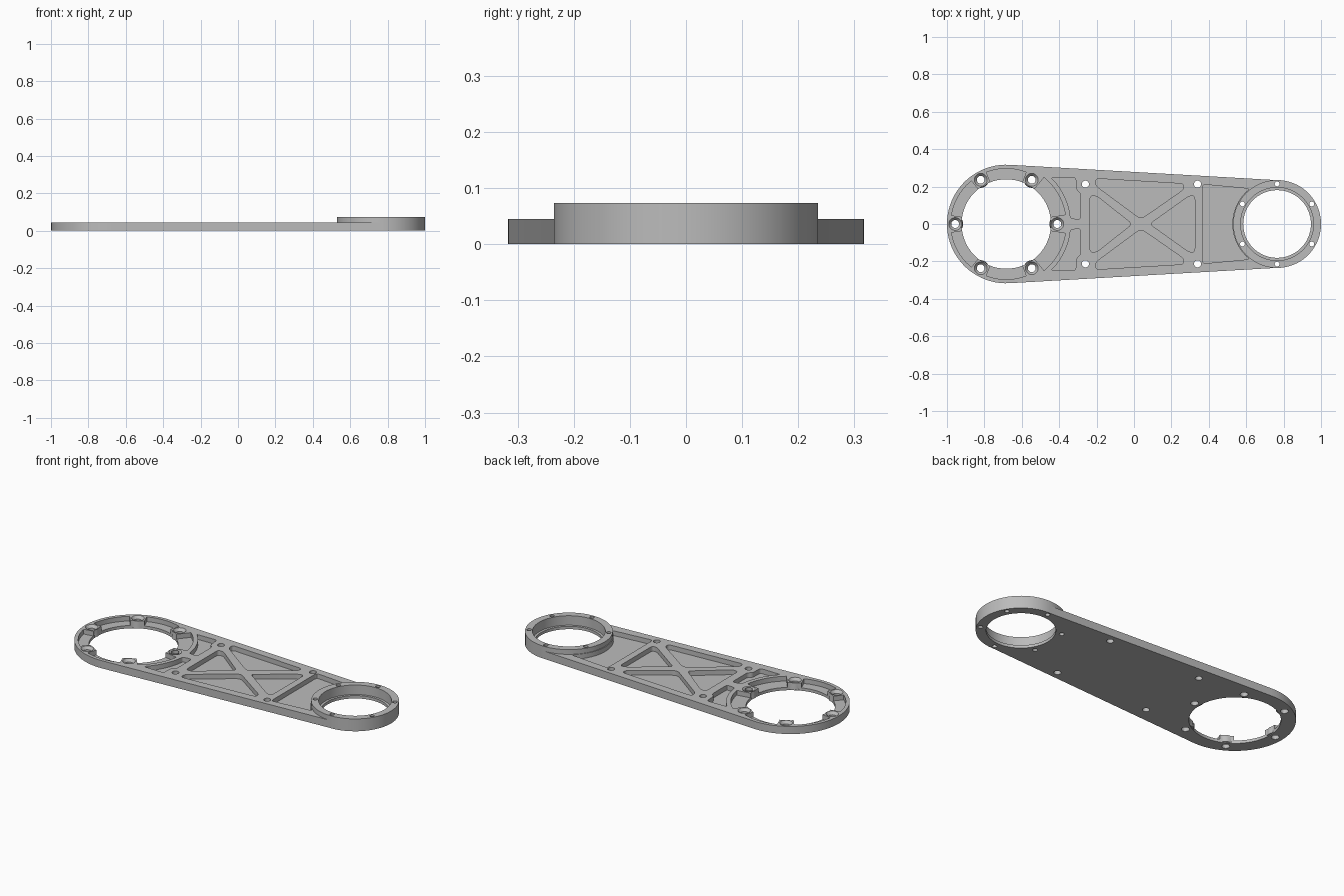
import bpy, bmesh
from math import cos, sin, acos, radians, degrees
from mathutils import Vector

if "Cube" in bpy.data.objects:
    bpy.data.objects.remove(bpy.data.objects["Cube"], do_unlink=True)

BIG = (-0.683, 0.0)       # large bearing centre
SMALL = (0.765, 0.0)      # raised ring centre
BIG_R, SMALL_R = 0.317, 0.235
TOP, RING_TOP, FLOOR = 0.045, 0.073, 0.017


def arc(c, r, a0, a1, n=24):
    """Points along an arc, in degrees."""
    angles = [radians(a0 + (a1 - a0) * i / n) for i in range(n + 1)]
    return [Vector((c[0] + r * cos(a), c[1] + r * sin(a))) for a in angles]


def circle(c, r, n=64):
    return arc(c, r, 0, 360, n)[:-1]


def rounded(points, radius=0.02):
    """Round every corner of a polygon."""
    pts = [Vector(p) for p in points]
    out = []
    for i, p in enumerate(pts):
        a, b = pts[i - 1] - p, pts[(i + 1) % len(pts)] - p
        s = p + a.normalized() * min(radius, a.length * 0.45)
        e = p + b.normalized() * min(radius, b.length * 0.45)
        for k in range(5):
            t = k / 4
            out.append(s * (1 - t) ** 2 + p * 2 * t * (1 - t) + e * t * t)
    return out


def flip(points):
    return [Vector((p[0], -p[1])) for p in points]


def solid(name, prisms):
    """One mesh of lofts, each (bottom outline, top outline, z0, z1)."""
    bm = bmesh.new()
    for low, high, z0, z1 in prisms:
        lo = [bm.verts.new((p[0], p[1], z0)) for p in low]
        hi = [bm.verts.new((p[0], p[1], z1)) for p in high]
        bm.faces.new(lo[::-1])
        bm.faces.new(hi)
        for i in range(len(lo)):
            j = (i + 1) % len(lo)
            bm.faces.new((lo[i], lo[j], hi[j], hi[i]))
    bmesh.ops.recalc_face_normals(bm, faces=bm.faces)
    mesh = bpy.data.meshes.new(name)
    bm.to_mesh(mesh)
    bm.free()
    ob = bpy.data.objects.new(name, mesh)
    bpy.context.collection.objects.link(ob)
    return ob


def combine(target, prisms, operation):
    """Apply a boolean with a temporary solid."""
    tool = solid("helper", prisms)
    tool.hide_render = True
    mod = target.modifiers.new("shape", 'BOOLEAN')
    mod.operation, mod.solver, mod.object = operation, 'EXACT', tool
    bpy.context.view_layer.objects.active = target
    bpy.ops.object.modifier_apply(modifier=mod.name)
    bpy.data.objects.remove(tool, do_unlink=True)


def straight(outline, z0, z1):
    return (outline, outline, z0, z1)


# Tapered plate with two round ends
t = degrees(acos((BIG_R - SMALL_R) / (SMALL[0] - BIG[0])))
outline = arc(BIG, BIG_R, t, 360 - t, 40) + arc(SMALL, SMALL_R - 0.001, -t, t, 36)
plate = solid("arm_plate", [straight(outline, 0, TOP)])

# Raised ring at the small end
combine(plate, [straight(circle(SMALL, SMALL_R), 0, RING_TOP)], 'UNION')

# Large openings
combine(plate, [straight(circle(BIG, 0.239), -0.1, 0.2),
                straight(circle(SMALL, 0.181), -0.1, 0.2)], 'DIFFERENCE')

# Lightening pockets: cross-braced middle, corner pockets and ring pocket
side = rounded([(-0.205, 0.243), (0.265, 0.215), (0.265, 0.185),
                (0.05, 0.035), (0.025, 0.035), (-0.205, 0.205)])
corner = rounded(arc(BIG, 0.345, 46, 5, 12) + [
    (-0.285, 0.025), (-0.285, 0.165), (-0.308, 0.18), (-0.312, 0.25)], 0.015)
left_tri = rounded([(-0.235, 0.15), (-0.2, 0.15), (-0.01, 0),
                    (-0.2, -0.15), (-0.235, -0.15)])
right_tri = rounded([(0.325, 0.15), (0.295, 0.15), (0.085, 0),
                     (0.295, -0.15), (0.325, -0.15)])
ring_pocket = rounded([(0.365, -0.212), (0.365, 0.212)]
                      + arc(SMALL, 0.239, 128, 232, 20))
pockets = [side, flip(side), corner, flip(corner), left_tri, right_tri, ring_pocket]

# Arc recesses between the bosses, and the ring's inner step
for k in range(6):
    outer = 0.32 if k in (0, 5) else 0.296
    a0, a1 = 60 * k + 9, 60 * k + 51
    pockets.append(arc(BIG, outer, a0, a1, 12) + arc(BIG, 0.2, a1, a0, 12))
pockets.append(circle(SMALL, 0.195))
combine(plate, [straight(p, FLOOR, 0.2) for p in pockets], 'DIFFERENCE')

# Flared screw bosses around the large opening
centres = [arc(BIG, 0.273, 60 * k, 60 * k, 1)[0] for k in range(6)]
combine(plate, [(circle(c, 0.043, 24), circle(c, 0.039, 24), 0.004, TOP)
                for c in centres], 'UNION')

# Screw holes
holes = [circle(c, 0.021, 20) for c in centres]
holes += [circle((x, y), 0.019, 20) for x in (-0.26, 0.34) for y in (-0.213, 0.213)]
holes += [circle(arc(SMALL, 0.214, a, a, 1)[0], 0.013, 16) for a in range(30, 390, 60)]
combine(plate, [straight(h, -0.1, 0.2) for h in holes], 'DIFFERENCE')

# Countersinks on the bosses
combine(plate, [(circle(c, 0.018, 20), circle(c, 0.037, 20), 0.026, TOP + 0.003)
                for c in centres], 'DIFFERENCE')

# Single bare metal colour
metal = bpy.data.materials.new("light_grey_metal")
metal.use_nodes = True
grey = (0.5, 0.5, 0.5, 1)
metal.diffuse_color = grey
metal.node_tree.nodes["Principled BSDF"].inputs["Base Color"].default_value = grey
plate.data.materials.clear()
plate.data.materials.append(metal)
for poly in plate.data.polygons:
    poly.material_index = 0

bpy.ops.object.select_all(action='DESELECT')
plate.select_set(True)
bpy.context.view_layer.objects.active = plate
bpy.ops.object.shade_smooth_by_angle(angle=radians(30))
